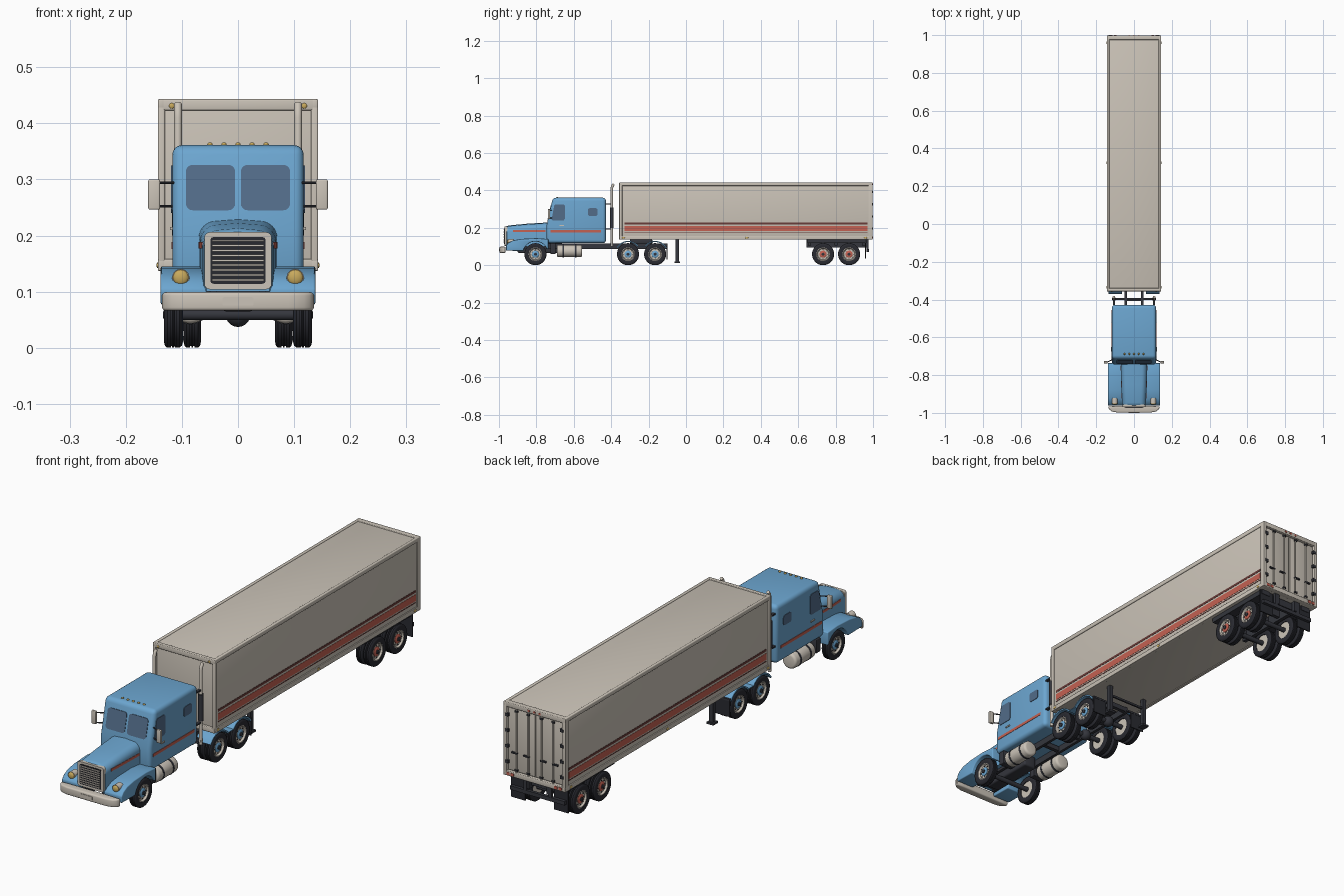
import bpy, bmesh, math
from mathutils import Vector

if "Cube" in bpy.data.objects:
    bpy.data.objects.remove(bpy.data.objects["Cube"])

def mat(name, r, g, b):
    m = bpy.data.materials.new(name)
    m.diffuse_color = (r, g, b, 1)
    m.use_nodes = True
    m.node_tree.nodes["Principled BSDF"].inputs["Base Color"].default_value = m.diffuse_color
    return m

BLUE = mat("cab blue", 0.15, 0.38, 0.63)
CREAM = mat("cream metal", 0.60, 0.55, 0.48)
RED = mat("stripe red", 0.55, 0.12, 0.085)
MAROON = mat("dark red", 0.14, 0.045, 0.04)
RUBBER = mat("black rubber", 0.022, 0.023, 0.03)
FRAME = mat("dark frame", 0.035, 0.037, 0.047)
GLASS = mat("window glass", 0.085, 0.15, 0.25)
AMBER = mat("amber lamp", 0.58, 0.40, 0.11)

def finish(name, bm, m, bevel=0, seg=3, mirror=False):
    bmesh.ops.recalc_face_normals(bm, faces=bm.faces)
    if bevel:
        es = [e for e in bm.edges if len(e.link_faces) == 2 and e.calc_face_angle(0) > 0.5]
        bmesh.ops.bevel(bm, geom=es, offset=bevel, offset_type='OFFSET', segments=seg,
                        profile=0.5, affect='EDGES', clamp_overlap=True)
    for f in bm.faces:
        f.smooth = True
    for e in bm.edges:
        e.smooth = len(e.link_faces) == 2 and e.calc_face_angle(0) < 0.6
    me = bpy.data.meshes.new(name)
    bm.to_mesh(me)
    bm.free()
    me.materials.append(m)
    ob = bpy.data.objects.new(name, me)
    bpy.context.collection.objects.link(ob)
    if mirror:
        ob.modifiers.new("Mirror", 'MIRROR')
    return ob

def loft(name, rings, m, closed=False, **kw):
    bm = bmesh.new()
    vs = [[bm.verts.new(p) for p in ring] for ring in rings]
    n = len(vs[0])
    for a, b in zip(vs, vs[1:] + vs[:1] if closed else vs[1:]):
        for i in range(n):
            bm.faces.new((a[i], a[(i + 1) % n], b[(i + 1) % n], b[i]))
    if not closed:
        bm.faces.new(vs[0])
        bm.faces.new(vs[-1])
    return finish(name, bm, m, **kw)

def prism(name, pts, axis, a, b, m, **kw):
    put = {'x': lambda p, t: (t, p[0], p[1]), 'y': lambda p, t: (p[0], t, p[1]),
           'z': lambda p, t: (p[0], p[1], t)}[axis]
    return loft(name, [[put(p, t) for p in pts] for t in (a, b)], m, **kw)

def box(name, x, y, z, m, **kw):
    return prism(name, [(x[0], y[0]), (x[1], y[0]), (x[1], y[1]), (x[0], y[1])], 'z', z[0], z[1], m, **kw)

def tube(name, path, r, m, n=16, **kw):
    path = [Vector(p) for p in path]
    rings = []
    for i, p in enumerate(path):
        t = (path[min(i + 1, len(path) - 1)] - path[max(i - 1, 0)]).normalized()
        u = t.cross(Vector((0, 1, 0)) if abs(t.y) < 0.9 else Vector((0, 0, 1))).normalized()
        v = t.cross(u)
        rings.append([p + r * (math.cos(k * math.tau / n) * u + math.sin(k * math.tau / n) * v) for k in range(n)])
    return loft(name, rings, m, **kw)

def lathe(name, prof, y, z, m, closed=False, n=36):
    rings = [[(x, y + r * math.cos(k * math.tau / n), z + r * math.sin(k * math.tau / n)) for k in range(n)]
             for r, x in prof]
    return loft(name, rings, m, closed=closed, mirror=True)

def arc(cy, cz, r, a0, a1, n=12):
    return [(cy + r * math.cos(math.radians(a0 + (a1 - a0) * i / n)),
             cz + r * math.sin(math.radians(a0 + (a1 - a0) * i / n))) for i in range(n + 1)]

def round_rect(x0, x1, z0, z1, r):
    return (arc(x1 - r, z1 - r, r, 0, 90, 4) + arc(x0 + r, z1 - r, r, 90, 180, 4)
            + arc(x0 + r, z0 + r, r, 180, 270, 4) + arc(x1 - r, z0 + r, r, 270, 360, 4))

def ball(name, c, r, m, s=(1, 1, 1), mirror=False):
    bm = bmesh.new()
    bmesh.ops.create_uvsphere(bm, u_segments=18, v_segments=10, radius=r)
    for v in bm.verts:
        v.co = Vector(c) + Vector([v.co[i] * s[i] for i in range(3)])
    return finish(name, bm, m, mirror=mirror)

# ---- wheels
def tyre(name, y, x0, x1, hub):
    c, h = (x0 + x1) / 2, (x1 - x0) / 2
    half = [(0.036, -0.85), (0.048, -1), (0.055, -0.9), (0.059, -0.65), (0.059, -0.28), (0.056, -0.25), (0.056, -0.1), (0.059, -0.07)]
    prof = half + [(r, -x) for r, x in reversed(half)]
    lathe(name + "_tyre", [(r, c + x * h) for r, x in prof], y, 0.059, RUBBER, closed=True)
    lathe(name + "_rim", [(0.037, c - h * .7), (0.037, c + h * .8), (0.033, c + h * .85), (0.029, c + h * .4), (0.012, c + h * .45)], y, 0.059, CREAM)
    if hub:
        lathe(name + "_hub", [(0.019, c), (0.019, c + h * .6), (0.016, c + h * .75), (0.01, c + h * .8)], y, 0.059, hub)
        lathe(name + "_cap", [(0.008, c), (0.008, c + h * 1.0), (0.005, c + h * 1.1)], y, 0.059, FRAME, n=16)
        for k in range(8):
            py, pz = arc(y, 0.059, 0.024, 45 * k, 45 * k, 1)[0]
            tube(name + "_bolt", [(c, py, pz), (c + h * .62, py, pz)], 0.0022, FRAME, n=6, mirror=True)

tyre("steer_wheel", -0.805, 0.098, 0.132, BLUE)
AXLES = [(-0.31, BLUE), (-0.165, BLUE), (0.733, RED), (0.872, RED)]
for y, col in AXLES:
    tyre("inner_wheel", y, 0.066, 0.097, None)
    tyre("outer_wheel", y, 0.101, 0.132, col)
for y in [-0.805] + [a[0] for a in AXLES]:
    tube("axle", [(-0.11, y, 0.059), (0.11, y, 0.059)], 0.01, FRAME)
for y in (-0.31, -0.165):
    ball("differential", (0, y, 0.06), 0.023, FRAME)

# ---- tractor chassis
box("frame_rail", (0.038, 0.05), (-0.95, -0.1), (0.088, 0.115), FRAME, mirror=True)
for y in (-0.93, -0.7, -0.53, -0.4, -0.24, -0.107):
    box("cross_member", (-0.045, 0.045), (y - 0.008, y + 0.008), (0.092, 0.112), FRAME)
box("engine_sump", (-0.03, 0.03), (-0.9, -0.66), (0.065, 0.12), FRAME, bevel=0.008)
box("fifth_wheel", (-0.06, 0.06), (-0.3, -0.18), (0.115, 0.138), FRAME, bevel=0.005)
tube("fuel_tank", [(0.085, -0.69, 0.076), (0.085, -0.555, 0.076)], 0.033, CREAM, n=28, mirror=True, bevel=0.01)
for y in (-0.655, -0.59):
    tube("tank_strap", [(0.085, y - 0.004, 0.076), (0.085, y + 0.004, 0.076)], 0.0345, FRAME, n=28, mirror=True)
box("cab_step", (0.05, 0.112), (-0.725, -0.697), (0.06, 0.118), FRAME, mirror=True, bevel=0.003)
fender = [arc(-0.31, 0.059, r, 150, 38) + arc(-0.165, 0.059, r, 142, 30) for r in (0.071, 0.065)]
prism("drive_fender", fender[0] + fender[1][::-1], 'x', 0.064, 0.134, BLUE, mirror=True)
box("tractor_mud_flap", (0.066, 0.132), (-0.103, -0.099), (0.03, 0.1), RUBBER, mirror=True)
box("flap_bracket", (0.04, 0.132), (-0.106, -0.098), (0.096, 0.104), FRAME, mirror=True)

# ---- cab
prism("cab", [(-0.745, 0.118), (-0.745, 0.215), (-0.712, 0.361), (-0.428, 0.361), (-0.428, 0.118)],
      'x', -0.117, 0.117, BLUE, bevel=0.017, seg=4)
def on_screen(p, out):  # place a point on the sloping cab front
    return (p[0], -0.745 + (p[1] - 0.215) * 0.033 / 0.146 - out, p[1])
pane = round_rect(0.005, 0.093, 0.245, 0.326, 0.012)
loft("windscreen", [[on_screen(p, d) for p in pane] for d in (-0.004, 0.002)], GLASS, mirror=True)
prism("door_window", [(-0.718, 0.246), (-0.705, 0.318), (-0.698, 0.325), (-0.655, 0.325), (-0.648, 0.318), (-0.648, 0.247), (-0.654, 0.24), (-0.713, 0.24)],
      'x', 0.113, 0.119, GLASS, mirror=True)
prism("sleeper_window", round_rect(-0.525, -0.472, 0.264, 0.305, 0.01), 'x', 0.113, 0.119, GLASS, mirror=True)
box("cab_stripe", (0.113, 0.1185), (-0.725, -0.455), (0.176, 0.188), RED, mirror=True)
box("door_handle", (0.114, 0.121), (-0.675, -0.652), (0.21, 0.215), CREAM, mirror=True)
for i in range(5):
    ball("roof_lamp", (-0.05 + 0.025 * i, -0.688, 0.361), 0.005, AMBER)
box("mirror_head", (0.139, 0.16), (-0.738, -0.726), (0.246, 0.3), CREAM, mirror=True, bevel=0.003)
for z in (0.252, 0.294):
    tube("mirror_arm", [(0.11, -0.715, z), (0.142, -0.732, z)], 0.0025, FRAME, n=8, mirror=True)

# ---- hood, fenders and nose
def hood_ring(y, w, top, r=0.03):
    side = [(w, 0.1)] + arc(w - r, top - r, r, 0, 90, 8)
    return [(x, y, z) for x, z in side] + [(0, y, top + 0.003)] + [(-x, y, z) for x, z in reversed(side)]
loft("hood", [hood_ring(-0.963, 0.056, 0.2), hood_ring(-0.958, 0.061, 0.206), hood_ring(-0.945, 0.063, 0.21),
              hood_ring(-0.85, 0.067, 0.219), hood_ring(-0.735, 0.07, 0.226)], BLUE)
loft("hood_stripe", [[(w - 0.004, y, 0.177), (w + 0.0012, y, 0.177), (w + 0.0012, y, 0.188), (w - 0.004, y, 0.188)]
                     for y, w in ((-0.925, 0.0637), (-0.85, 0.067), (-0.75, 0.0696))], RED, mirror=True)
prism("front_fender", [(-0.962, 0.078), (-0.962, 0.105), (-0.95, 0.12), (-0.925, 0.133), (-0.88, 0.141), (-0.8, 0.145),
                       (-0.736, 0.14), (-0.736, 0.085)] + arc(-0.805, 0.059, 0.068, 25, 165),
      'x', 0.055, 0.138, BLUE, mirror=True, bevel=0.006)
tube("headlight_ring", [(0.102, -0.92, 0.125), (0.102, -0.95, 0.125)], 0.0155, CREAM, n=24, mirror=True)
ball("headlight", (0.102, -0.95, 0.125), 0.014, AMBER, (1, 0.5, 1), mirror=True)
prism("grille_surround", round_rect(-0.06, 0.06, 0.104, 0.206, 0.01), 'y', -0.97, -0.955, CREAM)
prism("grille_panel", round_rect(-0.049, 0.049, 0.114, 0.197, 0.005), 'y', -0.972, -0.965, RUBBER)
for i in range(9):
    z = 0.121 + i * 0.0087
    box("grille_bar", (-0.046, 0.046), (-0.975, -0.97), (z - 0.0017, z + 0.0017), CREAM)
half = [(0.09, -0.998), (0.118, -0.992), (0.132, -0.981), (0.137, -0.966), (0.1, -0.964)]
prism("bumper", half + [(-x, y) for x, y in reversed(half)], 'z', 0.066, 0.099, CREAM, bevel=0.006)
prism("bumper_plate", round_rect(-0.028, 0.028, 0.075, 0.09, 0.003), 'y', -1.0, -0.99, CREAM)

# ---- exhaust stacks
tube("exhaust_stack", [(0.107, -0.397, 0.1), (0.107, -0.397, 0.41), (0.107, -0.394, 0.423), (0.107, -0.386, 0.434)],
     0.007, CREAM, mirror=True)
tube("exhaust_shield", [(0.107, -0.397, 0.2), (0.107, -0.397, 0.31)], 0.0105, FRAME, mirror=True)
for z in (0.19, 0.325):
    box("stack_bracket", (0.1, 0.112), (-0.43, -0.397), (z, z + 0.006), FRAME, mirror=True)
box("stack_crossbar", (-0.112, 0.112), (-0.403, -0.391), (0.11, 0.122), FRAME)

# ---- trailer body
box("trailer_body", (-0.1385, 0.1385), (-0.347, 0.985), (0.14, 0.44), CREAM, bevel=0.003)
box("top_rail", (0.13, 0.143), (-0.357, 0.998), (0.425, 0.443), CREAM, mirror=True, bevel=0.003)
box("bottom_rail", (0.13, 0.143), (-0.357, 0.998), (0.137, 0.157), CREAM, mirror=True, bevel=0.002)
box("front_post", (0.13, 0.143), (-0.357, -0.34), (0.137, 0.442), CREAM, mirror=True, bevel=0.003)
box("rear_post", (0.127, 0.143), (0.975, 0.998), (0.137, 0.442), CREAM, mirror=True, bevel=0.003)
for y0, y1 in ((-0.357, -0.34), (0.975, 0.998)):
    box("end_header", (-0.135, 0.135), (y0, y1), (0.423, 0.443), CREAM, bevel=0.003)
    box("end_sill", (-0.135, 0.135), (y0, y1), (0.137, 0.158), CREAM, bevel=0.003)
box("wide_stripe", (0.135, 0.1395), (-0.33, 0.97), (0.183, 0.21), RED, mirror=True)
box("thin_stripe", (0.135, 0.1395), (-0.33, 0.97), (0.218, 0.228), MAROON, mirror=True)
box("lower_trim", (0.135, 0.1395), (-0.33, 0.97), (0.174, 0.178), MAROON, mirror=True)
for y in (-0.335, 0.325, 0.96):
    ball("side_marker", (0.143, y, 0.147), 0.005, AMBER, (0.5, 1.6, 1), mirror=True)
ball("front_marker", (0.118, -0.357, 0.431), 0.005, AMBER, (1, 0.5, 1), mirror=True)

# ---- trailer doors
box("rear_door", (0.002, 0.125), (0.98, 0.99), (0.16, 0.421), CREAM, mirror=True, bevel=0.003)
for x in (0.03, 0.085):
    tube("lock_rod", [(x, 0.993, 0.155), (x, 0.993, 0.427)], 0.003, CREAM, n=10, mirror=True)
    box("lock_handle", (x - 0.004, x + 0.022), (0.988, 0.997), (0.235, 0.241), FRAME, mirror=True)
    for z in (0.165, 0.41):
        box("rod_keeper", (x - 0.006, x + 0.006), (0.988, 0.998), (z, z + 0.007), FRAME, mirror=True)
for z in (0.19, 0.255, 0.32, 0.385):
    box("door_hinge", (0.119, 0.134), (0.988, 1.0), (z, z + 0.012), FRAME, mirror=True)
for x in (0.1, 0.12):
    box("tail_lamp", (x - 0.007, x + 0.007), (0.995, 1.0), (0.142, 0.153), RED, mirror=True)
for x in (-0.025, 0, 0.025):
    box("top_lamp", (x - 0.005, x + 0.005), (0.995, 1.0), (0.43, 0.437), RED)

# ---- trailer running gear
box("bogie_rail", (0.04, 0.056), (0.645, 0.975), (0.095, 0.14), FRAME, mirror=True)
box("bogie_side_rail", (0.085, 0.125), (0.65, 0.965), (0.12, 0.14), FRAME, mirror=True)
for y in (0.66, 0.733, 0.803, 0.872, 0.95):
    box("bogie_cross_member", (-0.1, 0.1), (y - 0.008, y + 0.008), (0.105, 0.135), FRAME)
box("trailer_mud_flap", (0.066, 0.132), (0.958, 0.963), (0.035, 0.138), RUBBER, mirror=True)
box("rear_guard_bar", (-0.125, 0.125), (0.965, 0.978), (0.072, 0.088), FRAME)
box("rear_guard_post", (0.05, 0.064), (0.965, 0.977), (0.075, 0.14), FRAME, mirror=True)
box("landing_leg", (0.08, 0.097), (-0.055, -0.038), (0.02, 0.14), FRAME, mirror=True)
box("landing_foot", (0.073, 0.104), (-0.062, -0.031), (0.013, 0.021), FRAME, mirror=True)
box("landing_brace", (-0.09, 0.09), (-0.05, -0.043), (0.095, 0.104), FRAME)
